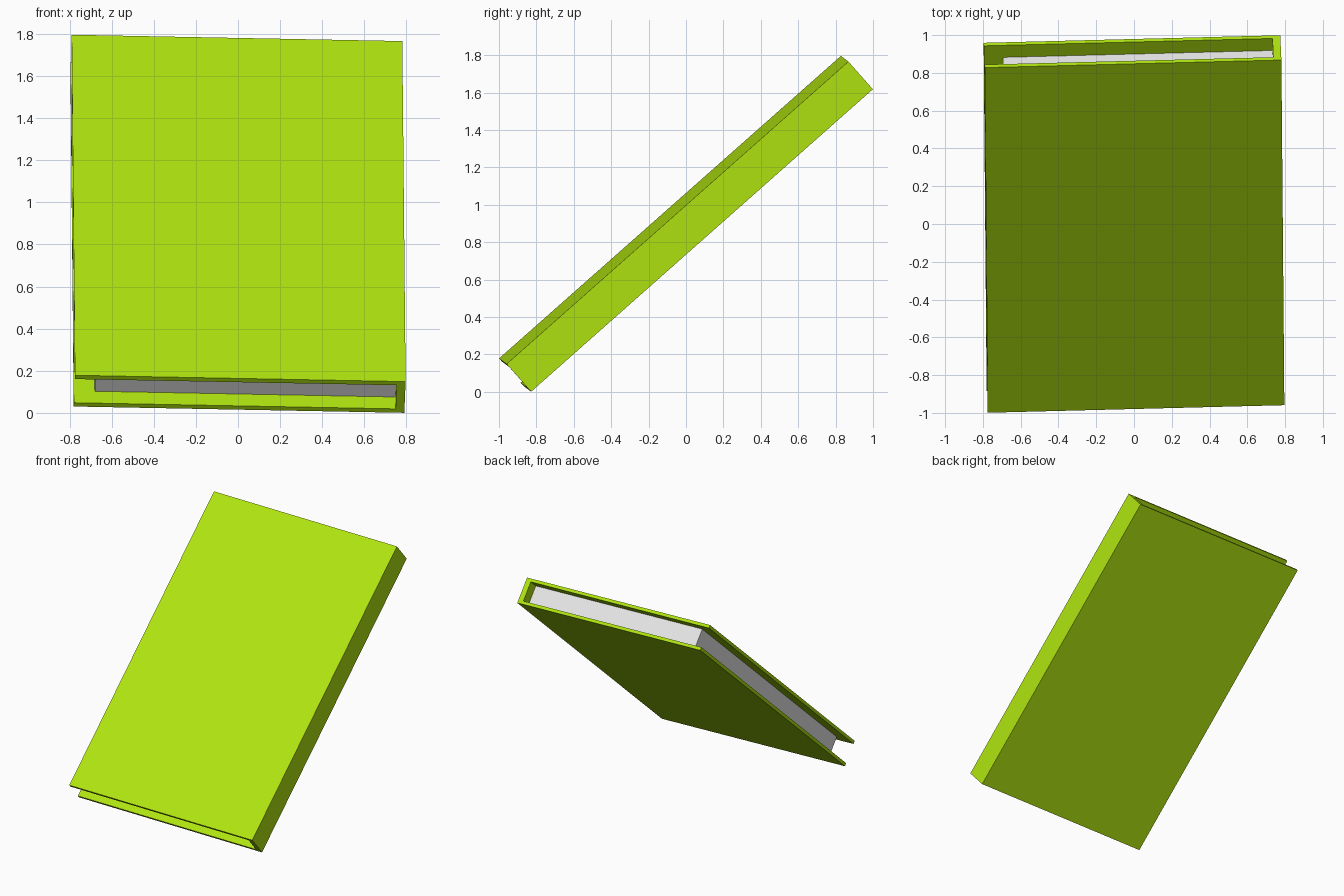
import bpy
import bmesh
from mathutils import Matrix, Vector

cube = bpy.data.objects.get("Cube")
if cube:
    bpy.data.objects.remove(cube, do_unlink=True)

WIDTH, LENGTH, THICK = 1.571, 2.44, 0.198
BOARD, SPINE = 0.024, 0.042          # cover board and spine thickness
FORE_INSET, END_INSET = 0.1, 0.085   # how far the pages sit inside the cover

# Tilted frame: across the cover, along the cover, out of the upper board
across = Vector((1.57, 0.04, -0.03)).normalized()
along = Vector((-0.015, 1.825, 1.615))
along = (along - across * along.dot(across)).normalized()
out = across.cross(along)
tilt = Matrix((across, along, out)).transposed().to_4x4()
tilt.translation = (0, 0, 0.898)


def material(name, color):
    mat = bpy.data.materials.new(name)
    mat.use_nodes = True
    mat.diffuse_color = color
    mat.node_tree.nodes["Principled BSDF"].inputs["Base Color"].default_value = color
    return mat


def prism(name, profile, length, mat):
    """Extrude an across/out profile along the book and tilt it into place."""
    bm = bmesh.new()
    face = bm.faces.new([bm.verts.new((x, -length / 2, z)) for x, z in profile])
    extruded = bmesh.ops.extrude_face_region(bm, geom=[face])["geom"]
    verts = [v for v in extruded if isinstance(v, bmesh.types.BMVert)]
    bmesh.ops.translate(bm, verts=verts, vec=(0, length, 0))
    bmesh.ops.recalc_face_normals(bm, faces=bm.faces)
    mesh = bpy.data.meshes.new(name)
    bm.to_mesh(mesh)
    bm.free()
    mesh.materials.append(mat)
    obj = bpy.data.objects.new(name, mesh)
    bpy.context.collection.objects.link(obj)
    obj.matrix_world = tilt
    return obj


green = material("lime green", (0.43, 0.775, 0.005, 1))
paper = material("paper white", (0.8, 0.8, 0.8, 1))

w, t = WIDTH / 2, THICK / 2
inner_x, inner_z = w - SPINE, t - BOARD

# Cover: two boards joined by the spine
prism("book_cover", [(-w, -t), (w, -t), (w, t), (-w, t), (-w, inner_z),
                     (inner_x, inner_z), (inner_x, -inner_z), (-w, -inner_z)],
      LENGTH, green)

# Page block, recessed on the three open sides
fore = -w + FORE_INSET
prism("page_block", [(fore, -inner_z), (inner_x, -inner_z),
                     (inner_x, inner_z), (fore, inner_z)],
      LENGTH - 2 * END_INSET, paper)
